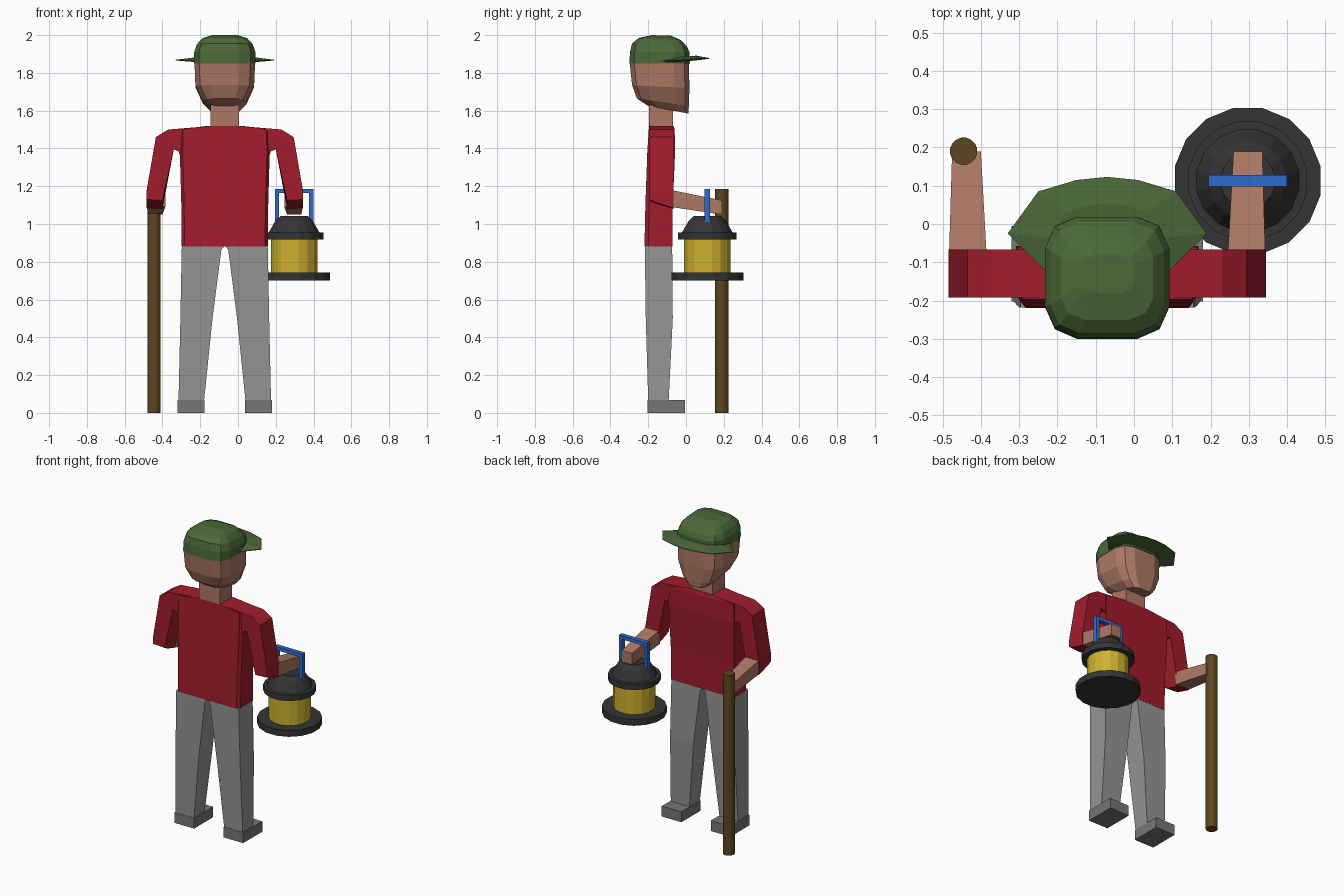
import bpy, bmesh
from math import sin, cos, pi, copysign

if "Cube" in bpy.data.objects:
    bpy.data.objects.remove(bpy.data.objects["Cube"])

CX = -0.07  # centre line of the figure


def mat(name, r, g, b):
    m = bpy.data.materials.new(name)
    m.diffuse_color = (r, g, b, 1)
    m.use_nodes = True
    m.node_tree.nodes["Principled BSDF"].inputs["Base Color"].default_value = m.diffuse_color
    return m


RED = mat("red", 0.36, 0.012, 0.025)
SKIN = mat("skin", 0.42, 0.19, 0.13)
GREEN = mat("green", 0.07, 0.14, 0.04)
BROWN = mat("brown", 0.11, 0.062, 0.015)
DARK = mat("dark", 0.035, 0.035, 0.035)
YELLOW = mat("yellow", 0.62, 0.44, 0.03)
BLUE = mat("blue", 0.03, 0.15, 0.62)
GREY = mat("grey", 0.3, 0.3, 0.3)
SHOE = mat("shoe_grey", 0.18, 0.18, 0.18)


def loft(name, rings, material):
    """Skin a stack of equal-length point rings and cap both ends."""
    bm = bmesh.new()
    vs = [[bm.verts.new(p) for p in r] for r in rings]
    n = len(vs[0])
    for a, b in zip(vs, vs[1:]):
        for i in range(n):
            j = (i + 1) % n
            bm.faces.new((a[i], a[j], b[j], b[i]))
    bm.faces.new(vs[0][::-1])
    bm.faces.new(vs[-1])
    bmesh.ops.recalc_face_normals(bm, faces=bm.faces)
    me = bpy.data.meshes.new(name)
    bm.to_mesh(me)
    bm.free()
    me.materials.append(material)
    ob = bpy.data.objects.new(name, me)
    bpy.context.collection.objects.link(ob)
    return ob


def rect(x0, x1, y0, y1, z):
    return [(x0, y0, z), (x1, y0, z), (x1, y1, z), (x0, y1, z)]


def box(name, x0, x1, y0, y1, z0, z1, material):
    return loft(name, [rect(x0, x1, y0, y1, z) for z in (z0, z1)], material)


def lathe(name, cx, cy, profile, material, n=16):
    ring = lambda r, z: [(cx + r * cos((i + .5) * 2 * pi / n),
                          cy + r * sin((i + .5) * 2 * pi / n), z) for i in range(n)]
    return loft(name, [ring(r, z) for r, z in profile], material)


def oval(zb, zf, y0, y1, hx, e=0.55, n=12):
    """Squarish ring, with its height running from zb at the back to zf at the face."""
    pts = []
    for i in range(n):
        c, s = cos((i + .5) * 2 * pi / n), sin((i + .5) * 2 * pi / n)
        u = copysign(abs(c) ** e, c) / 0.98
        v = copysign(abs(s) ** e, s) / 0.98
        pts.append((CX + hx * u, (y0 + y1) / 2 + (y1 - y0) / 2 * v,
                    (zb + zf) / 2 + (zf - zb) / 2 * v))
    return pts


# Head and neck
loft("head", [oval(1.625, 1.585, -0.20, 0.012, 0.075),
              oval(1.665, 1.625, -0.26, 0.015, 0.115),
              oval(1.735, 1.72, -0.285, 0.018, 0.155),
              oval(1.85, 1.85, -0.298, 0.015, 0.16)], SKIN)
box("neck", CX - 0.075, CX + 0.075, -0.196, -0.07, 1.51, 1.63, SKIN)

# Cap crown and brim
loft("cap_crown", [oval(1.85, 1.85, -0.30, 0.02, 0.162),
                   oval(1.91, 1.91, -0.296, 0.018, 0.162),
                   oval(1.955, 1.94, -0.286, 0.005, 0.148),
                   oval(1.985, 1.975, -0.25, -0.03, 0.12),
                   oval(2.0, 1.997, -0.18, -0.08, 0.07)], GREEN)
half = [(0.155, -0.13), (0.26, -0.025), (0.18, 0.085), (0.08, 0.115)]
outline = half + [(0, 0.123)] + [(-x, y) for x, y in reversed(half)]


def brim_ring(k, dz):
    return [(CX + x * k, -0.05 + (y + 0.05) * k, 1.869 + 0.06 * y + dz) for x, y in outline]


loft("cap_brim", [brim_ring(0.6, -0.01), brim_ring(1, -0.002),
                  brim_ring(1, 0.002), brim_ring(0.6, 0.015)], GREEN)

# Shirt body
loft("shirt_body", [
    [(CX + s * (h - c), y, z) for s, c, y in
     ((-1, .015, yb), (1, .015, yb), (1, 0, yb + .02), (1, 0, yf), (-1, 0, yf), (-1, 0, yb + .02))]
    for z, h, yb, yf in ((0.88, 0.228, -0.22, -0.072), (1.10, 0.23, -0.215, -0.07),
                         (1.38, 0.238, -0.205, -0.058), (1.50, 0.235, -0.197, -0.06),
                         (1.52, 0.09, -0.196, -0.066))], RED)

# Arms, legs and shoes, one of each per side
sleeve = [(0.12, 1.515), (0.30, 1.50), (0.365, 1.46), (0.415, 1.17), (0.415, 1.085),
          (0.33, 1.08), (0.27, 1.395), (0.245, 1.385), (0.20, 1.25)]
for s, side in ((-1, "left"), (1, "right")):
    loft(side + "_sleeve",
         [[(CX + s * d, y, z + (lift if z < 1.1 else 0)) for d, z in sleeve]
          for y, lift in ((-0.192, 0.045), (-0.165, 0.03), (-0.066, 0))], RED)
    loft(side + "_forearm",
         [[(CX + s * d, y, z) for d, z in ((a, z0), (b, z0), (b, z1), (a, z1))]
          for y, a, b, z0, z1 in ((-0.08, 0.315, 0.413, 1.09, 1.18),
                                  (0.19, 0.33, 0.405, 1.05, 1.125))], SKIN)
    loft(side + "_leg",
         [rect(CX + s * a, CX + s * b, y0, y1, z)
          for z, a, b, y0, y1 in ((0.06, 0.11, 0.245, -0.20, -0.092),
                                  (0.50, 0.065, 0.235, -0.213, -0.07),
                                  (0.865, 0.018, 0.228, -0.218, -0.073),
                                  (0.885, 0.0, 0.226, -0.218, -0.073))], GREY)
    box(side + "_shoe", CX + s * 0.107, CX + s * 0.25, -0.203, -0.005, 0, 0.068, SHOE)

# Walking staff
lathe("staff", -0.445, 0.19, [(0.036, 0), (0.036, 1.185)], BROWN)

# Lantern
LX, LY = 0.297, 0.113
lathe("lantern_base", LX, LY, [(0.194, 0.70), (0.194, 0.742)], DARK)
lathe("lantern_glass", LX, LY, [(0.126, 0.735), (0.126, 0.925)], YELLOW)
lathe("lantern_cap", LX, LY, [(0.158, 0.918), (0.158, 0.955), (0.136, 0.956),
                              (0.102, 1.015), (0.072, 1.043)], DARK)
for s, side in ((-1, "left"), (1, "right")):
    x = LX + s * 0.091
    box(side + "_handle_post", x - 0.011, x + 0.011, 0.098, 0.128, 1.0, 1.165, BLUE)
box("handle_bar", LX - 0.102, LX + 0.102, 0.098, 0.128, 1.163, 1.186, BLUE)
